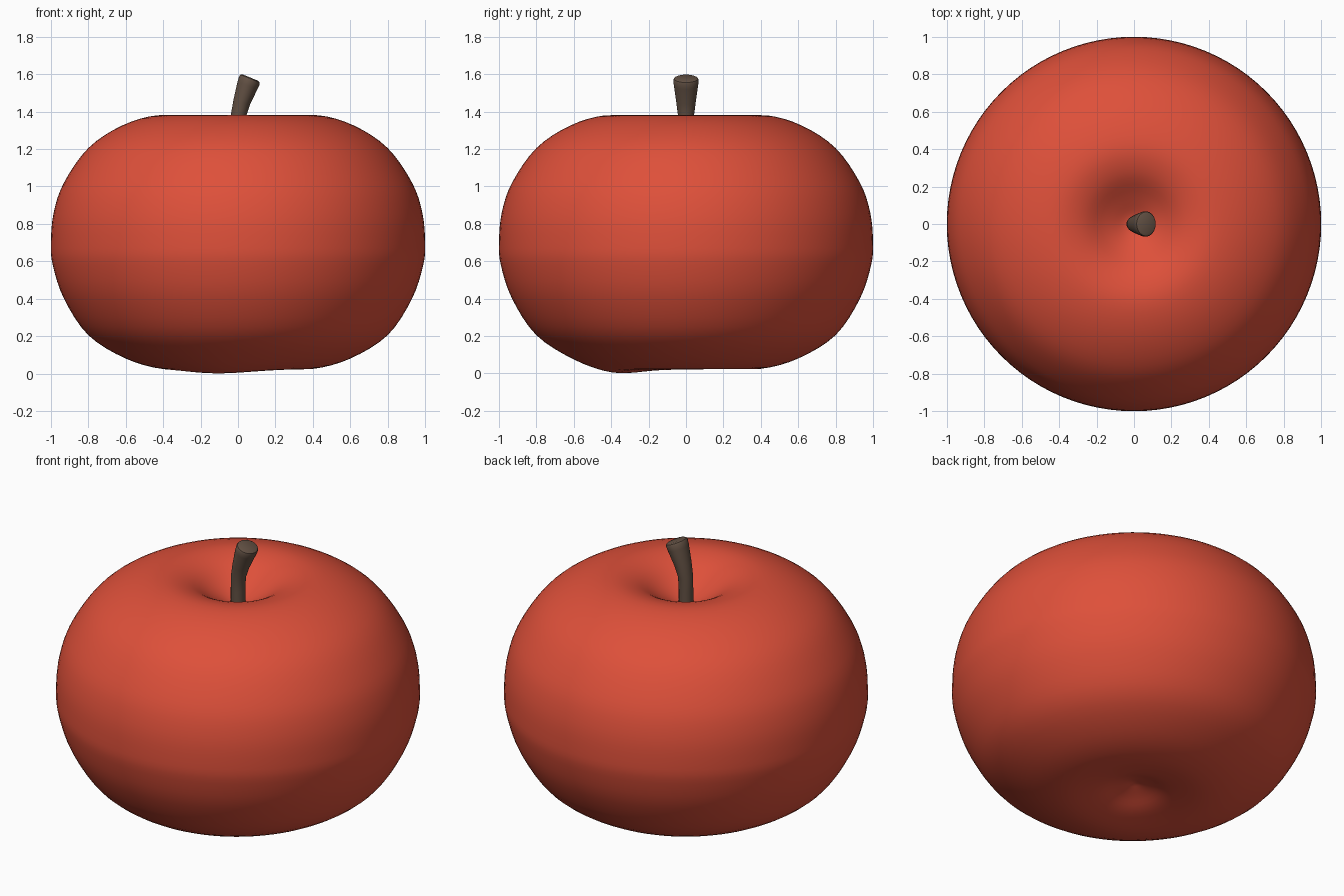
import bpy, bmesh, math
from mathutils import Vector

if "Cube" in bpy.data.objects:
    bpy.data.objects.remove(bpy.data.objects["Cube"])


def material(name, rgb):
    m = bpy.data.materials.new(name)
    m.diffuse_color = (*rgb, 1)
    m.use_nodes = True
    m.node_tree.nodes["Principled BSDF"].inputs["Base Color"].default_value = m.diffuse_color
    return m


def finish(bm, name, mat, angle):
    bmesh.ops.recalc_face_normals(bm, faces=bm.faces)
    me = bpy.data.meshes.new(name)
    bm.to_mesh(me)
    bm.free()
    ob = bpy.data.objects.new(name, me)
    bpy.context.collection.objects.link(ob)
    me.materials.append(mat)
    bpy.context.view_layer.objects.active = ob
    ob.select_set(True)
    bpy.ops.object.shade_smooth_by_angle(angle=math.radians(angle))
    ob.select_set(False)
    return ob


def smooth_path(pts, steps):
    """Catmull-Rom curve through the points."""
    p = [Vector(q) for q in pts]
    p = [2 * p[0] - p[1]] + p + [2 * p[-1] - p[-2]]
    out = []
    for a, b, c, d in zip(p, p[1:], p[2:], p[3:]):
        for i in range(steps):
            t = i / steps
            out.append(0.5 * (2 * b + (c - a) * t + (2 * a - 5 * b + 4 * c - d) * t * t
                              + (3 * b - a - 3 * c + d) * t ** 3))
    return out + [p[-2]]


def skin(bm, rings):
    """Join rings of points with quads and cap both ends."""
    vs = [[bm.verts.new(co) for co in r] for r in rings]
    n = len(vs[0])
    for a, b in zip(vs, vs[1:]):
        for i in range(n):
            j = (i + 1) % n
            bm.faces.new((a[i], a[j], b[j], b[i]))
    bm.faces.new(vs[0])
    bm.faces.new(vs[-1])


red = material("apple red", (0.73, 0.08, 0.042))
brown = material("stem brown", (0.125, 0.083, 0.058))

# Fruit: lathed profile (radius, height) with a hollow at each end
profile = [(0.01, 0.10), (0.10, 0.075), (0.22, 0.038), (0.40, 0.025), (0.60, 0.08),
           (0.80, 0.205), (0.93, 0.40), (0.99, 0.58), (1.0, 0.70), (0.985, 0.86),
           (0.93, 1.02), (0.80, 1.205), (0.62, 1.325), (0.43, 1.38), (0.28, 1.355),
           (0.15, 1.275), (0.06, 1.225), (0.01, 1.215)]
rings = []
for r, z in [tuple(q) for q in smooth_path([(r, z, 0) for r, z in profile], 4)] and \
        [(q.x, q.y) for q in smooth_path([(r, z, 0) for r, z in profile], 4)]:
    ring = []
    for i in range(96):
        a = 2 * math.pi * i / 96
        x, y = r * math.cos(a), r * math.sin(a)
        # the underside sags slightly towards the front left
        sag = 0.022 * math.exp(-((x + 0.1) ** 2 + (y + 0.32) ** 2) / 0.06) if z < 0.5 else 0
        ring.append((x, y, z - sag))
    rings.append(ring)
bm = bmesh.new()
skin(bm, rings)
finish(bm, "fruit", red, 60)

# Stem: bent tube flaring to a slanted end; stations are (x, z, half width x, half width y, lean)
stations = [(0.0, 1.19, 0.040, 0.040, 0), (0.0, 1.30, 0.040, 0.040, 0),
            (0.003, 1.38, 0.041, 0.043, 5), (0.020, 1.45, 0.046, 0.052, 14),
            (0.051, 1.54, 0.057, 0.065, 21), (0.061, 1.566, 0.059, 0.068, 22),
            (0.065, 1.576, 0.055, 0.064, 22), (0.067, 1.581, 0.045, 0.053, 22)]
rings = []
for cx, cz, rx, ry, lean in stations:
    t = math.radians(lean)
    rings.append([(cx + rx * math.cos(a) * math.cos(t), ry * math.sin(a),
                   cz - rx * math.cos(a) * math.sin(t))
                  for a in (2 * math.pi * i / 32 for i in range(32))])
bm = bmesh.new()
skin(bm, rings)
finish(bm, "stem", brown, 40)
